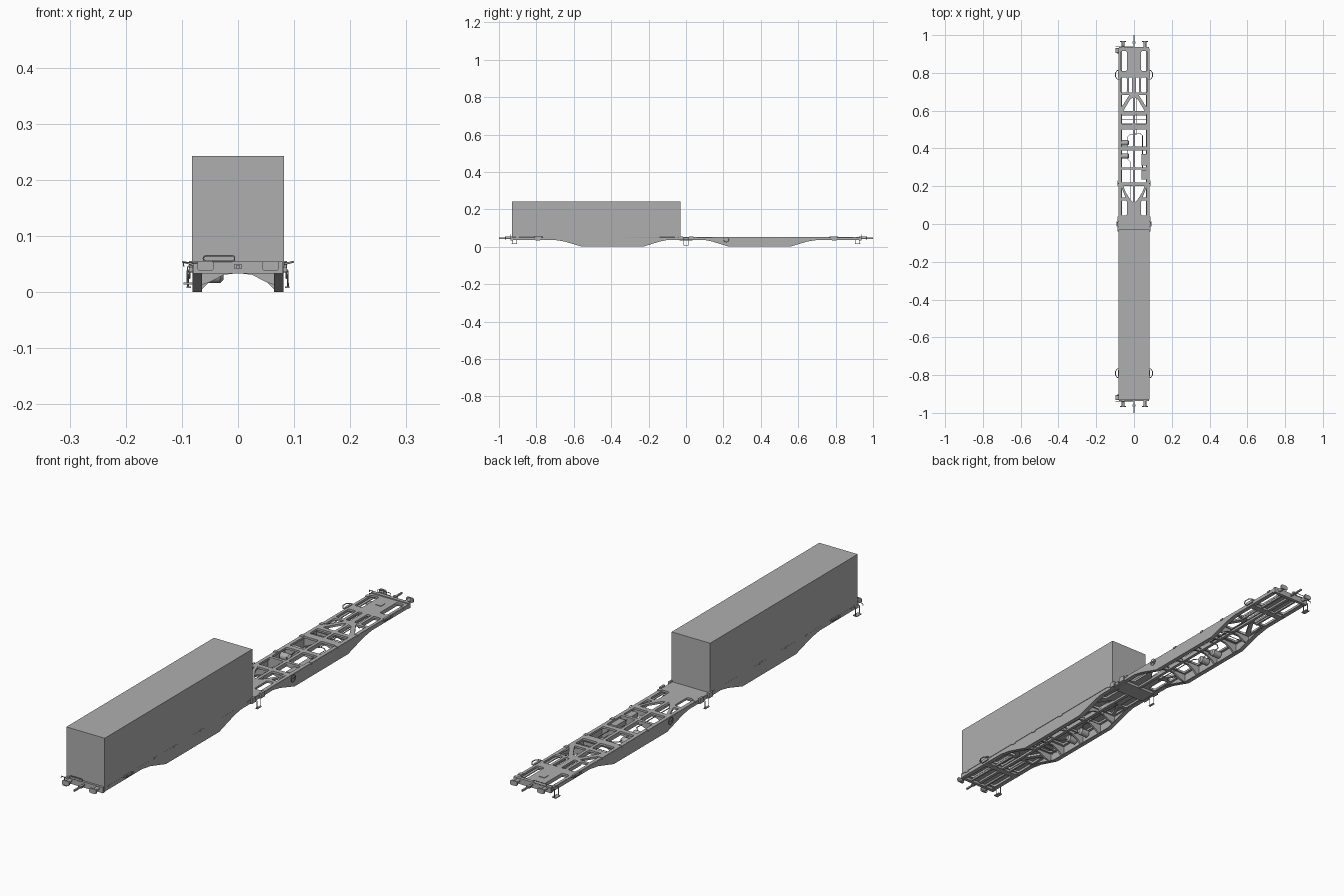
import bpy, bmesh, math
from mathutils import Matrix, Vector

if "Cube" in bpy.data.objects:
    bpy.data.objects.remove(bpy.data.objects["Cube"])

grey = bpy.data.materials.new("wagon_grey")
grey.diffuse_color = (0.43, 0.43, 0.43, 1)
grey.use_nodes = True
grey.node_tree.nodes["Principled BSDF"].inputs["Base Color"].default_value = grey.diffuse_color


def add(name, mesh, mx=False, my=False, smooth=False):
    """Link a mesh, optionally mirrored across x = 0 and / or y = 0."""
    ob = bpy.data.objects.new(name, mesh)
    bpy.context.collection.objects.link(ob)
    mesh.materials.clear()
    mesh.materials.append(grey)
    if mx or my:
        m = ob.modifiers.new("mirror", 'MIRROR')
        m.use_axis = (mx, my, False)
        m.use_mirror_merge = False
    if smooth:
        bpy.ops.object.select_all(action='DESELECT')
        ob.select_set(True)
        bpy.context.view_layer.objects.active = ob
        bpy.ops.object.shade_smooth_by_angle(angle=math.radians(40))
    return ob


def from_bm(name, bm, **kw):
    bmesh.ops.recalc_face_normals(bm, faces=bm.faces)
    me = bpy.data.meshes.new(name)
    bm.to_mesh(me)
    bm.free()
    return add(name, me, **kw)


def box(name, x, y, z, **kw):
    bm = bmesh.new()
    c = [(a + b) / 2 for a, b in (x, y, z)]
    s = [b - a for a, b in (x, y, z)]
    bmesh.ops.create_cube(bm, size=1, matrix=Matrix.Translation(c) @ Matrix.Diagonal((*s, 1)))
    return from_bm(name, bm, **kw)


def prism(name, pts, axis, lo, hi, **kw):
    """Extrude a 2D profile along axis 0 (points are y, z) or 1 (points are x, z)."""
    bm = bmesh.new()
    co = lambda p, t: (t, p[0], p[1]) if axis == 0 else (p[0], t, p[1])
    f = bm.faces.new([bm.verts.new(co(p, lo)) for p in pts])
    ext = bmesh.ops.extrude_face_region(bm, geom=[f])["geom"]
    d = Vector((0, 0, 0))
    d[axis] = hi - lo
    bmesh.ops.translate(bm, vec=d, verts=[v for v in ext if isinstance(v, bmesh.types.BMVert)])
    return from_bm(name, bm, **kw)


def cylinder(name, a, b, r, seg=16, r2=None, **kw):
    a, b = Vector(a), Vector(b)
    bm = bmesh.new()
    rot = (b - a).to_track_quat('Z', 'Y').to_matrix().to_4x4()
    bmesh.ops.create_cone(bm, cap_ends=True, segments=seg, radius1=r, radius2=r2 or r,
                          depth=(b - a).length, matrix=Matrix.Translation((a + b) / 2) @ rot)
    return from_bm(name, bm, smooth=True, **kw)


def curve_mesh(name, dims, splines, closed, **settings):
    cu = bpy.data.curves.new(name, 'CURVE')
    cu.dimensions = dims
    for k, v in settings.items():
        setattr(cu, k, v)
    for pts in splines:
        s = cu.splines.new('POLY')
        s.points.add(len(pts) - 1)
        for q, p in zip(s.points, pts):
            q.co = (p[0], p[1], p[2] if len(p) > 2 else 0, 1)
        s.use_cyclic_u = closed
    tmp = bpy.data.objects.new("tmp", cu)
    bpy.context.collection.objects.link(tmp)
    deps = bpy.context.evaluated_depsgraph_get()
    me = bpy.data.meshes.new_from_object(tmp.evaluated_get(deps))
    bpy.data.objects.remove(tmp)
    me.name = name
    return me


def pipe(name, pts, r, closed=False, **kw):
    me = curve_mesh(name, '3D', [pts], closed, bevel_depth=r, bevel_resolution=1, use_fill_caps=True)
    return add(name, me, **kw)


def rounded(x0, x1, y0, y1, r=0.007):
    """Rectangle with rounded corners."""
    out = []
    for cx, cy, a0 in ((x1 - r, y1 - r, 0), (x0 + r, y1 - r, 90), (x0 + r, y0 + r, 180), (x1 - r, y0 + r, 270)):
        for k in range(4):
            a = math.radians(a0 + 30 * k)
            out.append((cx + r * math.cos(a), cy + r * math.sin(a)))
    return out


# Deck plate of one half, cut by pockets and diagonal braces, mirrored to both halves
holes = [rounded(0.038, 0.069, 0.81, 0.915), rounded(0.038, 0.069, 0.695, 0.775),
         rounded(0.010, 0.027, 0.695, 0.775, 0.004), rounded(0.038, 0.066, 0.045, 0.125),
         [(0.025, 0.683), (0.066, 0.683), (0.066, 0.62), (0.055, 0.635)],
         [(0.006, 0.668), (0.02, 0.66), (0.05, 0.61), (0.055, 0.598), (0.006, 0.598)],
         [(0.006, 0.2), (0.056, 0.2), (0.045, 0.17), (0.02, 0.13), (0.006, 0.115)],
         [(0.067, 0.195), (0.067, 0.14), (0.045, 0.14)]]
for y0, y1 in ((0.53, 0.58), (0.41, 0.5), (0.3, 0.39), (0.22, 0.288)):
    holes.append(rounded(0.006, 0.066, y0, y1, 0.004))
holes += [[(-x, y) for x, y in h] for h in holes]
outline = [(-0.08, 0), (0.08, 0), (0.08, 0.93), (-0.08, 0.93)]
deck = curve_mesh("deck", '2D', [outline] + holes, True, fill_mode='BOTH', extrude=0.004)
deck.transform(Matrix.Translation((0, 0, 0.047)))
add("deck", deck, my=True)

# Fish-belly side sills with inner bottom flange
belly = [(0, 0.036), (0.1, 0.036), (0.14, 0.028), (0.23, 0), (0.555, 0), (0.65, 0.028), (0.7, 0.036), (0.93, 0.036)]
prism("side_sill", belly + [(0.93, 0.05), (0, 0.05)], 0, 0.076, 0.081, mx=True, my=True)
prism("sill_flange", belly + [(y, z + 0.003) for y, z in reversed(belly)], 0, 0.064, 0.08, mx=True, my=True)

# Cross beams with deep gussets at the belly
gusset = [(0.078, 0), (0.069, 0), (0.052, 0.017), (0.025, 0.031), (0, 0.034)]
gusset += [(-x, z) for x, z in reversed(gusset[:-1])]
for y in (0.294, 0.4, 0.514):
    prism("cross_beam", gusset + [(-0.078, 0.045), (0.078, 0.045)], 1, y - 0.004, y + 0.004, my=True)
for y in (0.21, 0.59):
    prism("end_cross_beam", [(x, max(z, 0.012)) for x, z in gusset] + [(-0.078, 0.045), (0.078, 0.045)],
          1, y - 0.004, y + 0.004, my=True)

# Spine, bolsters and end-frame beams
box("spine", (-0.006, 0.006), (0, 0.92), (0.035, 0.046), my=True)
box("bolster", (-0.078, 0.078), (0.78, 0.805), (0.034, 0.046), my=True)
box("centre_bolster", (-0.07, 0.07), (0, 0.035), (0.033, 0.046), my=True)
box("end_beam", (0.03, 0.037), (0.69, 0.925), (0.036, 0.046), mx=True, my=True)
box("headstock", (-0.08, 0.08), (0.925, 0.938), (0.033, 0.055), my=True)
box("pivot_cover", (-0.012, 0.012), (0.855, 0.88), (0.05, 0.053), my=True)
box("joint_plate", (0.079, 0.087), (0.015, 0.04), (0.036, 0.056), mx=True, my=True)
for y in (0.53, 0.555, 0.575):
    cylinder("cross_rod", (-0.076, y, 0.04), (0.076, y, 0.04), 0.0015, 6, my=True)

# Container load on the front half
box("container", (-0.082, 0.082), (-0.93, -0.03), (0.051, 0.243))

# Container locking pads
for y in (0.05, 0.34, 0.5, 0.62, 0.9):
    box("lock_pad", (0.07, 0.083), (y - 0.008, y + 0.008), (0.046, 0.0525), mx=True, my=True)

# Buffers: stem and rounded face plate
cylinder("buffer_stem", (0.058, 0.935, 0.047), (0.058, 0.965, 0.047), 0.007, mx=True, my=True)
face = [(x + 0.058, z + 0.047) for x, z in rounded(-0.015, 0.015, -0.009, 0.009, 0.006)]
prism("buffer_face", face, 1, 0.963, 0.969, mx=True, my=True)

# Draw hook and coupling
box("draw_hook", (-0.003, 0.003), (0.935, 1.0), (0.042, 0.048), my=True)
box("coupling_plate", (-0.007, 0.007), (0.955, 0.965), (0.042, 0.049), my=True)

# Shunter step and handrail on the left corner of each end
pipe("handrail", [(x - 0.034, 0.94, z + 0.06) for x, z in rounded(-0.028, 0.028, -0.005, 0.005, 0.005)],
     0.0013, closed=True, my=True)
pipe("corner_rail", [(-0.06, 0.94, 0.052), (-0.097, 0.94, 0.053), (-0.097, 0.94, 0.046)], 0.0015, my=True)
pipe("corner_step_hanger", [(-0.08, 0.93, 0.05), (-0.09, 0.93, 0.045), (-0.09, 0.93, 0.015),
                            (-0.09, 0.905, 0.015), (-0.09, 0.905, 0.045), (-0.08, 0.905, 0.05)], 0.0017, my=True)
box("corner_step", (-0.097, -0.08), (0.904, 0.932), (0.014, 0.017), my=True)

# Hanging steps at the central joint
pipe("centre_step_hanger", [(0.08, -0.012, 0.042), (0.089, -0.012, 0.038), (0.089, -0.012, 0.009),
                            (0.089, 0.012, 0.009), (0.089, 0.012, 0.038), (0.08, 0.012, 0.042)], 0.0016, mx=True)
box("centre_step", (0.084, 0.092), (-0.013, 0.013), (0.007, 0.01), mx=True)

# Lashing loops above the outer bogies
pipe("side_loop", [(0.08, 0.765, 0.05), (0.09, 0.768, 0.052), (0.098, 0.78, 0.054), (0.098, 0.80, 0.054),
                   (0.09, 0.812, 0.052), (0.08, 0.815, 0.05)], 0.002, mx=True, my=True)
box("loop_bracket", (0.078, 0.086), (0.772, 0.808), (0.043, 0.054), mx=True, my=True)

# Brake handwheels on the sills of the rear half
for s in (-1, 1):
    pipe("handwheel", [(s * 0.086, 0.215 + 0.013 * math.cos(a * math.pi / 8), 0.038 + 0.013 * math.sin(a * math.pi / 8))
                       for a in range(16)], 0.0015, closed=True)
    cylinder("handwheel_hub", (s * 0.078, 0.215, 0.038), (s * 0.088, 0.215, 0.038), 0.003, 8)
    box("handwheel_spoke", sorted((s * 0.085, s * 0.087)), (0.203, 0.227), (0.037, 0.039))

# Air tanks, valve boxes and brake pipes under the frame
for y in (0.36, 0.43):
    cylinder("air_tank", (-0.066, y, 0.03), (-0.032, y, 0.03), 0.014, my=True)
    cylinder("tank_dome", (-0.032, y, 0.03), (-0.026, y, 0.03), 0.014, r2=0.008, my=True)
box("valve_box", (0.04, 0.07), (0.31, 0.37), (0.026, 0.044), my=True)
box("equipment_box", (0.04, 0.07), (0.235, 0.285), (0.026, 0.044), my=True)
pipe("brake_pipe", [(-0.02, 0.12, 0.038), (-0.02, 0.33, 0.038), (-0.035, 0.345, 0.036), (-0.035, 0.46, 0.036),
                    (-0.02, 0.475, 0.038), (0.015, 0.475, 0.038), (0.015, 0.69, 0.038)], 0.0018, my=True)
pipe("air_line", [(0.045, 0.29, 0.038), (0.045, 0.47, 0.038), (0.03, 0.48, 0.038), (0.0, 0.48, 0.038)], 0.0015, my=True)
